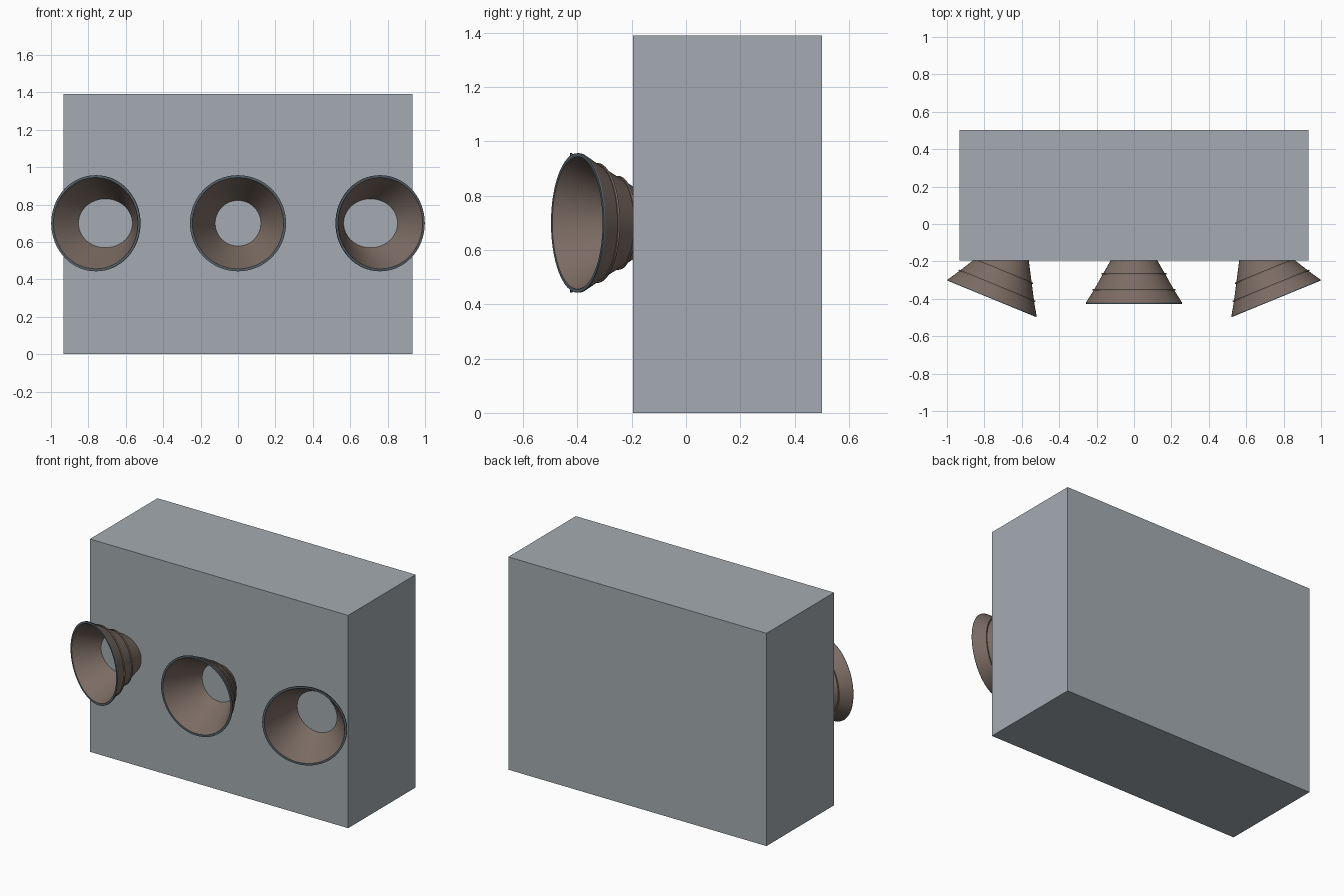
import bpy, bmesh, math
from mathutils import Matrix, Vector

if "Cube" in bpy.data.objects:
    bpy.data.objects.remove(bpy.data.objects["Cube"])


def material(name, rgb):
    m = bpy.data.materials.new(name)
    m.use_nodes = True
    m.diffuse_color = (*rgb, 1)
    m.node_tree.nodes["Principled BSDF"].inputs["Base Color"].default_value = (*rgb, 1)
    return m


grey = material("light grey", (0.37, 0.41, 0.44))
brown = material("warm brown", (0.20, 0.15, 0.125))
slate = material("slate rim", (0.09, 0.12, 0.145))


def add_object(name, bm, mats):
    bmesh.ops.recalc_face_normals(bm, faces=bm.faces)
    mesh = bpy.data.meshes.new(name)
    bm.to_mesh(mesh)
    bm.free()
    for m in mats:
        mesh.materials.append(m)
    obj = bpy.data.objects.new(name, mesh)
    bpy.context.collection.objects.link(obj)
    return obj


# Main block
bm = bmesh.new()
bmesh.ops.create_cube(bm, size=1)
bmesh.ops.transform(bm, verts=bm.verts, matrix=Matrix.Translation((0, 0.153, 0.695))
                    @ Matrix.Diagonal((1.866, 0.697, 1.39, 1)))
add_object("body_block", bm, [grey])

# Nozzle shell: (depth behind the rim, radius), with two raised bands outside
RIM, SLOPE, DEPTH = 0.257, 0.57, 0.34


def outer(d):
    return RIM - SLOPE * d


profile = [(0, RIM - 0.013), (0, RIM), (0.006, RIM)]
for d in (0.075, 0.16):
    profile += [(d - 0.004, outer(d - 0.004)), (d - 0.004, outer(d) + 0.007),
                (d + 0.004, outer(d) + 0.007), (d + 0.004, outer(d + 0.004))]
profile += [(DEPTH, outer(DEPTH)), (DEPTH, outer(DEPTH) - 0.002),
            (0.23, outer(0.23) - 0.003)]


def nozzle(name, x, y, tilt, segments=64):
    bm = bmesh.new()
    rings = []
    for i in range(segments):
        a = math.tau * i / segments
        rings.append([bm.verts.new((r * math.cos(a), d, r * math.sin(a))) for d, r in profile])
    n = len(profile)
    for i in range(segments):
        a, b = rings[i], rings[(i + 1) % segments]
        for j in range(n):
            k = (j + 1) % n
            face = bm.faces.new((a[j], a[k], b[k], b[j]))
            face.material_index = 1 if j < 2 else 0   # lip faces
    obj = add_object(name, bm, [brown, slate])
    obj.data.shade_smooth()
    obj.data.set_sharp_from_angle(angle=math.radians(30))
    obj.matrix_world = Matrix.Translation(Vector((x, y, 0.7))) @ Matrix.Rotation(tilt, 4, "Z")


# Centre nozzle and the two splayed outward
TILT = math.radians(22.3)
nozzle("center_nozzle", 0, -0.427, 0)
nozzle("left_nozzle", 0.761, -0.4, TILT)
nozzle("right_nozzle", -0.761, -0.4, -TILT)
